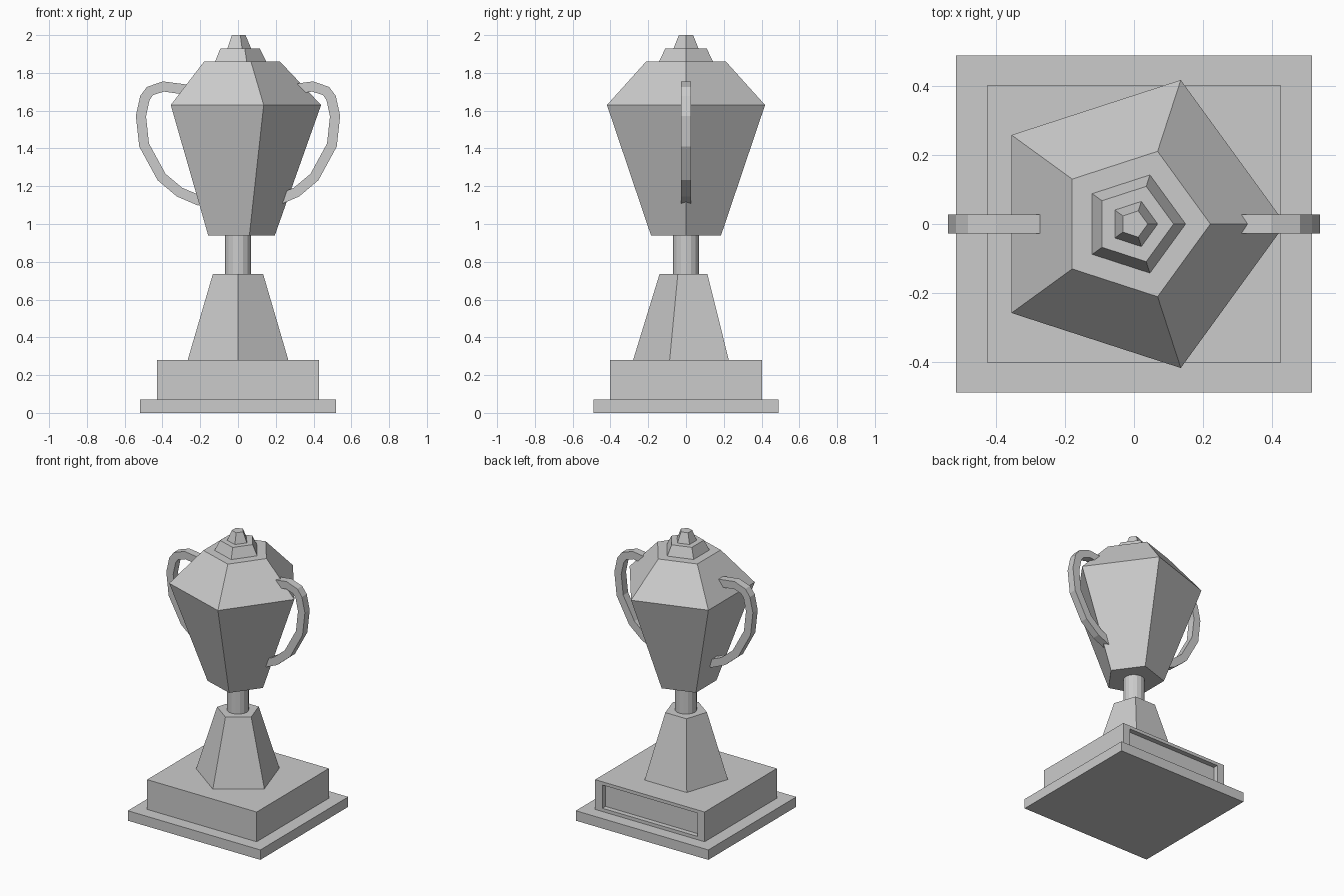
import bpy, bmesh, math
from mathutils import Vector

if "Cube" in bpy.data.objects:
    bpy.data.objects.remove(bpy.data.objects["Cube"])


def make_object(name, bm):
    bmesh.ops.recalc_face_normals(bm, faces=bm.faces[:])
    mesh = bpy.data.meshes.new(name)
    bm.to_mesh(mesh)
    bm.free()
    obj = bpy.data.objects.new(name, mesh)
    bpy.context.collection.objects.link(obj)
    return obj


def box_bmesh(sx, sy, z0, z1):
    bm = bmesh.new()
    bmesh.ops.create_cube(bm, size=1)
    for v in bm.verts:
        v.co = (v.co.x * sx, v.co.y * sy, z0 + (v.co.z + 0.5) * (z1 - z0))
    return bm


def bridge(bm, a, b):
    for i in range(len(a)):
        j = (i + 1) % len(a)
        bm.faces.new((a[i], a[j], b[j], b[i]))


def turned(name, profile, sides, start=0.0):
    """Stack of regular polygons given as (radius, height), capped at both ends."""
    bm = bmesh.new()
    rings = []
    for r, z in profile:
        angles = [start + 2 * math.pi * i / sides for i in range(sides)]
        rings.append([bm.verts.new((r * math.cos(a), r * math.sin(a), z)) for a in angles])
    for a, b in zip(rings, rings[1:]):
        bridge(bm, a, b)
    bm.faces.new(rings[0])
    bm.faces.new(rings[-1])
    return make_object(name, bm)


# Base plate
make_object("base_plate", box_bmesh(1.035, 0.98, 0.0, 0.07))

# Plinth with a recessed plaque panel on the back face
bm = box_bmesh(0.855, 0.805, 0.07, 0.28)
bm.normal_update()
panel = max(bm.faces, key=lambda f: f.normal.y)
bmesh.ops.inset_individual(bm, faces=[panel], thickness=0.03)
for v in panel.verts:
    v.co.x = math.copysign(0.37, v.co.x)
    v.co.z = 0.257 if v.co.z > 0.175 else 0.093
floor = bmesh.ops.extrude_discrete_faces(bm, faces=[panel])["faces"][0]
for v in floor.verts:
    v.co.y -= 0.035
make_object("plinth", bm)

# Five-sided foot, round stem
turned("foot", [(0.28, 0.28), (0.14, 0.735)], 5, -math.pi / 2)
turned("stem", [(0.07, 0.735), (0.07, 0.94)], 16)

# Five-sided cup, lid and finial, corner pointing to +x
turned("cup", [(0.195, 0.94), (0.44, 1.63), (0.222, 1.86)], 5)
turned("lid", [(0.15, 1.86), (0.115, 1.93)], 5)
turned("finial", [(0.069, 1.93), (0.04, 2.0)], 5)

# Handles: square bar swept along a path, mirrored in x
path = [Vector(p) for p in (
    (0.24, 1.705), (0.285, 1.713), (0.395, 1.728), (0.466, 1.704), (0.493, 1.667),
    (0.514, 1.571), (0.497, 1.418), (0.405, 1.249), (0.31, 1.169), (0.20, 1.122))]
half = 0.027
bm = bmesh.new()
rings = []
for i, p in enumerate(path):
    d_in = (p - path[max(i - 1, 0)]).normalized()
    d_out = (path[min(i + 1, len(path) - 1)] - p).normalized()
    t = (d_in + d_out).normalized()
    n = Vector((-t.y, t.x))
    rings.append([bm.verts.new((p.x + s * n.x * half, y, p.y + s * n.y * half))
                  for s, y in ((1, -half), (1, half), (-1, half), (-1, -half))])
for a, b in zip(rings, rings[1:]):
    bridge(bm, a, b)
bm.faces.new(rings[0])
bm.faces.new(rings[-1])
handles = make_object("handles", bm)
mirror = handles.modifiers.new("mirror", 'MIRROR')
mirror.use_axis = (True, False, False)
